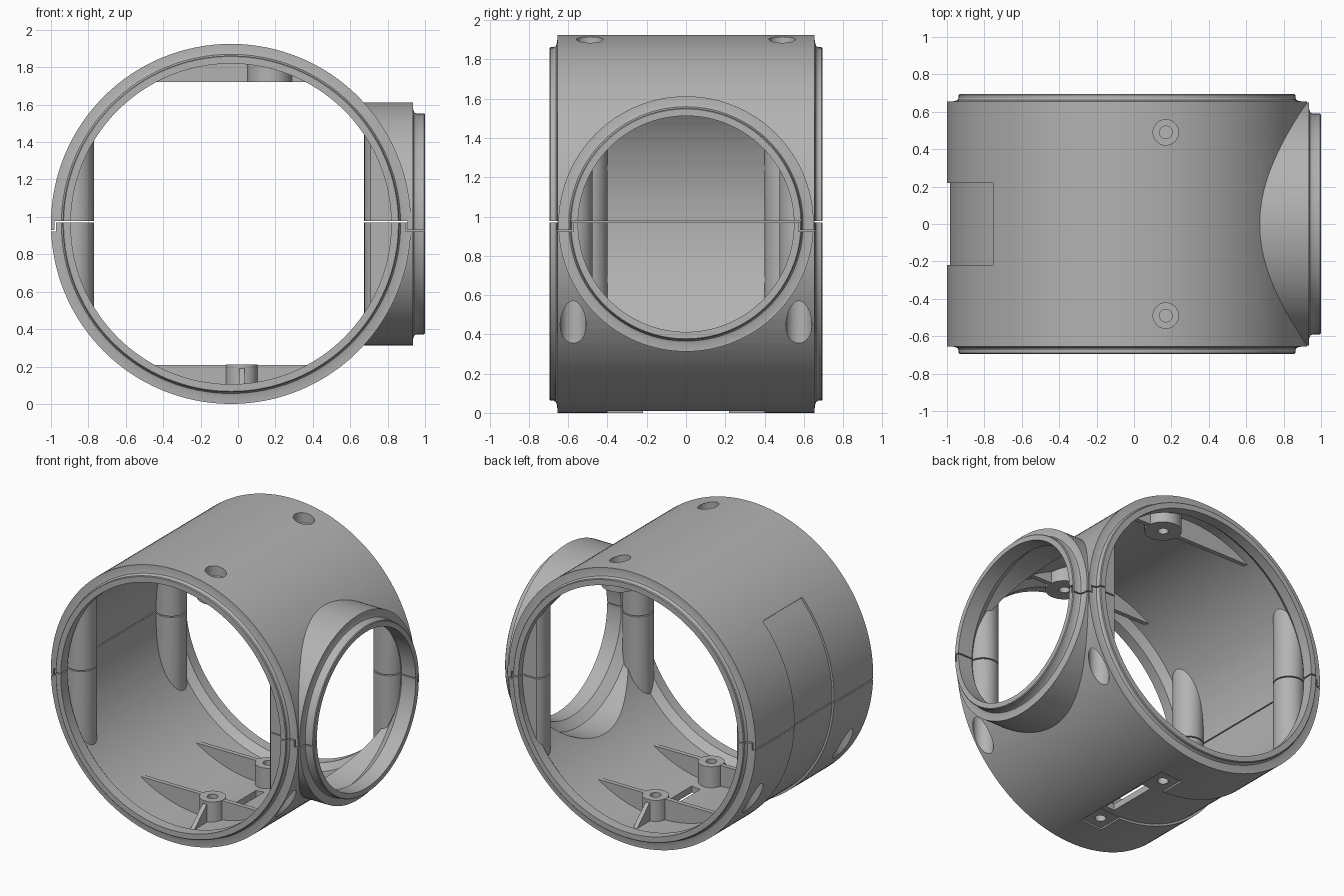
import bpy, bmesh
from math import sin, cos, pi, radians
from mathutils import Vector, Matrix

if "Cube" in bpy.data.objects:
    bpy.data.objects.remove(bpy.data.objects["Cube"])

CX, CZ, R = -0.0375, 0.9625, 0.9625
SEGMENTS = 128

grey = bpy.data.materials.new("plain grey")
grey.use_nodes = True
colour = (0.45, 0.45, 0.45, 1)
grey.diffuse_color = colour
grey.node_tree.nodes["Principled BSDF"].inputs["Base Color"].default_value = colour


def finish(name, bm):
    bmesh.ops.recalc_face_normals(bm, faces=bm.faces)
    mesh = bpy.data.meshes.new(name)
    bm.to_mesh(mesh)
    bm.free()
    mesh.materials.append(grey)
    ob = bpy.data.objects.new(name, mesh)
    bpy.context.collection.objects.link(ob)
    return ob


def prism(name, points, offset):
    """Flat outline pushed along a vector."""
    bm = bmesh.new()
    face = bm.faces.new([bm.verts.new(p) for p in points])
    new = bmesh.ops.extrude_face_region(bm, geom=[face], use_keep_orig=True)["geom"]
    bmesh.ops.translate(bm, vec=Vector(offset),
                        verts=[g for g in new if isinstance(g, bmesh.types.BMVert)])
    return finish(name, bm)


def box(name, x0, x1, y0, y1, z0, z1):
    return prism(name, [(x0, y0, z0), (x1, y0, z0), (x1, y1, z0), (x0, y1, z0)],
                 (0, 0, z1 - z0))


def turned(name, profile, axis, centre, segments=SEGMENTS):
    """Solid of stacked discs (radius, position) along an axis."""
    turn = {"x": Matrix.Rotation(pi / 2, 3, "Y"),
            "y": Matrix.Rotation(-pi / 2, 3, "X"),
            "z": Matrix.Identity(3)}[axis]
    bm = bmesh.new()
    rings = []
    for r, h in profile:
        ring = []
        for i in range(segments):
            a = 2 * pi * i / segments
            ring.append(bm.verts.new(turn @ Vector((r * cos(a), r * sin(a), h)) + Vector(centre)))
        rings.append(ring)
    for a, b in zip(rings, rings[1:]):
        for i in range(segments):
            j = (i + 1) % segments
            bm.faces.new((a[i], a[j], b[j], b[i]))
    bm.faces.new(rings[0])
    bm.faces.new(rings[-1])
    return finish(name, bm)


def mirrored(end):
    """Complete a symmetric profile from its positive end."""
    return [(r, -h) for r, h in end[::-1]] + end


def combine(ob, operation, *others):
    """Boolean each helper into ob, then remove the helper."""
    for other in others:
        mod = ob.modifiers.new("cut", "BOOLEAN")
        mod.operation, mod.solver, mod.object = operation, "EXACT", other
        bpy.context.view_layer.objects.active = ob
        bpy.ops.object.modifier_apply(modifier=mod.name)
        bpy.data.objects.remove(other)
    return ob


def rod(x, y, r, z0, z1):
    return turned("rod", [(r, z0), (r, z1)], "z", (x, y, 0), 40)


def sector(start, end, inner, half):
    """Curved block around the main axis, used to sink a panel."""
    steps = 48
    angles = [radians(start + (end - start) * i / steps) for i in range(steps + 1)]
    arc = [(r, a) for r, seq in ((inner, angles), (1.1, angles[::-1])) for a in seq]
    return prism("sector", [(CX + r * cos(a), -half, CZ + r * sin(a)) for r, a in arc],
                 (0, 2 * half, 0))


# Main tube with stepped lips, and the side tube branching off
body = turned("body", mirrored([(R, 0.655), (0.928, 0.656), (0.907, 0.662), (0.9, 0.674),
                                (0.9, 0.69), (0.895, 0.695)]), "y", (CX, 0, CZ))
combine(body, "UNION", turned("branch", [
    (0.65, 0.3), (0.65, 0.935), (0.615, 0.936), (0.597, 0.942), (0.59, 0.955),
    (0.59, 0.995), (0.585, 1.0)], "x", (0, 0, CZ)))

# Bores are wide inside and taper in to the lips
combine(body, "DIFFERENCE",
        turned("main_bore", mirrored([(0.901, 0.57), (0.857, 0.62), (0.857, 1)]),
               "y", (CX, 0, CZ)),
        turned("branch_bore", [(0.603, 0.2), (0.603, 0.83), (0.55, 0.89), (0.55, 1.2)],
               "x", (0, 0, CZ)))

# Inner posts, screw bosses, ribs and gussets, trimmed inside the wall
posts = [(x, s * y) for x, y in ((-0.87, 0.5), (0.775, 0.575)) for s in (-1, 1)]
fittings = turned("trim", [(0.93, -0.65), (0.93, 0.65)], "y", (CX, 0, CZ))
parts = [rod(x, y, 0.1, 0.1, 1.8) for x, y in posts]
for s in (-1, 1):
    y = 0.49 * s
    parts += [rod(0.17, y, 0.12, 1.72, 2), box("top_rib", -0.6, 0.6, y - 0.016, y + 0.016, 1.721, 2)]
    y = 0.31 * s
    parts += [rod(0.02, y, 0.085, -0.1, 0.21),
              box("bottom_rib", -0.6, 0.6, y - 0.016, y + 0.016, -0.1, 0.209),
              prism("gusset", [(0.005, y, -0.1), (0.005, y, 0.2),
                               (0.005, y + 0.09 * s, 0.19), (0.005, y + 0.23 * s, 0.06),
                               (0.005, y + 0.23 * s, -0.1)], (0.03, 0, 0))]
combine(parts[0], "UNION", *parts[1:])
combine(fittings, "INTERSECT", parts[0])
combine(body, "UNION", fittings)

# Screw holes with wide heads
holes = []
for x, y in posts:
    holes.append(turned("post_hole", [(0.066, 0), (0.066, 0.72), (0.032, 0.72), (0.032, 1.3)],
                        "z", (x, y, 0), 40))
for s in (-1, 1):
    holes.append(turned("top_hole", [(0.034, 1.6), (0.034, 1.84), (0.068, 1.84), (0.068, 2)],
                        "z", (0.17, 0.49 * s, 0), 40))
    holes.append(rod(0.02, 0.31 * s, 0.035, -0.1, 0.3))

# Sunken side panel, bottom pads and cable slot
combine(body, "DIFFERENCE", *holes,
        sector(138, 278, 0.9475, 0.22), sector(268.5, 278.3, 0.951, 0.4),
        box("slot", 0.015, 0.08, -0.18, 0.18, -0.1, 0.2))


# Split into two halves along a stepped joint with a fine gap
def below_joint(grow):
    g = grow
    tool = box("joint", -2, 2, -2, 2, -1, 0.923 + g)
    return combine(tool, "UNION",
                   box("core", CX - 0.935 - g, CX + 0.935 + g, -1.5, 1.5, -0.5, 0.969 + g),
                   box("branch_core", 0, 1.5, -0.572 - g, 0.572 + g, -0.6, 0.969 + g))


lower = body
lower.name = "lower_shell"
upper = body.copy()
upper.data = body.data.copy()
upper.name = "upper_shell"
bpy.context.collection.objects.link(upper)
combine(lower, "INTERSECT", below_joint(0))
combine(upper, "DIFFERENCE", below_joint(0.008))

for shell in (lower, upper):
    bpy.ops.object.select_all(action="DESELECT")
    shell.select_set(True)
    bpy.context.view_layer.objects.active = shell
    bpy.ops.object.shade_smooth_by_angle(angle=radians(30))
